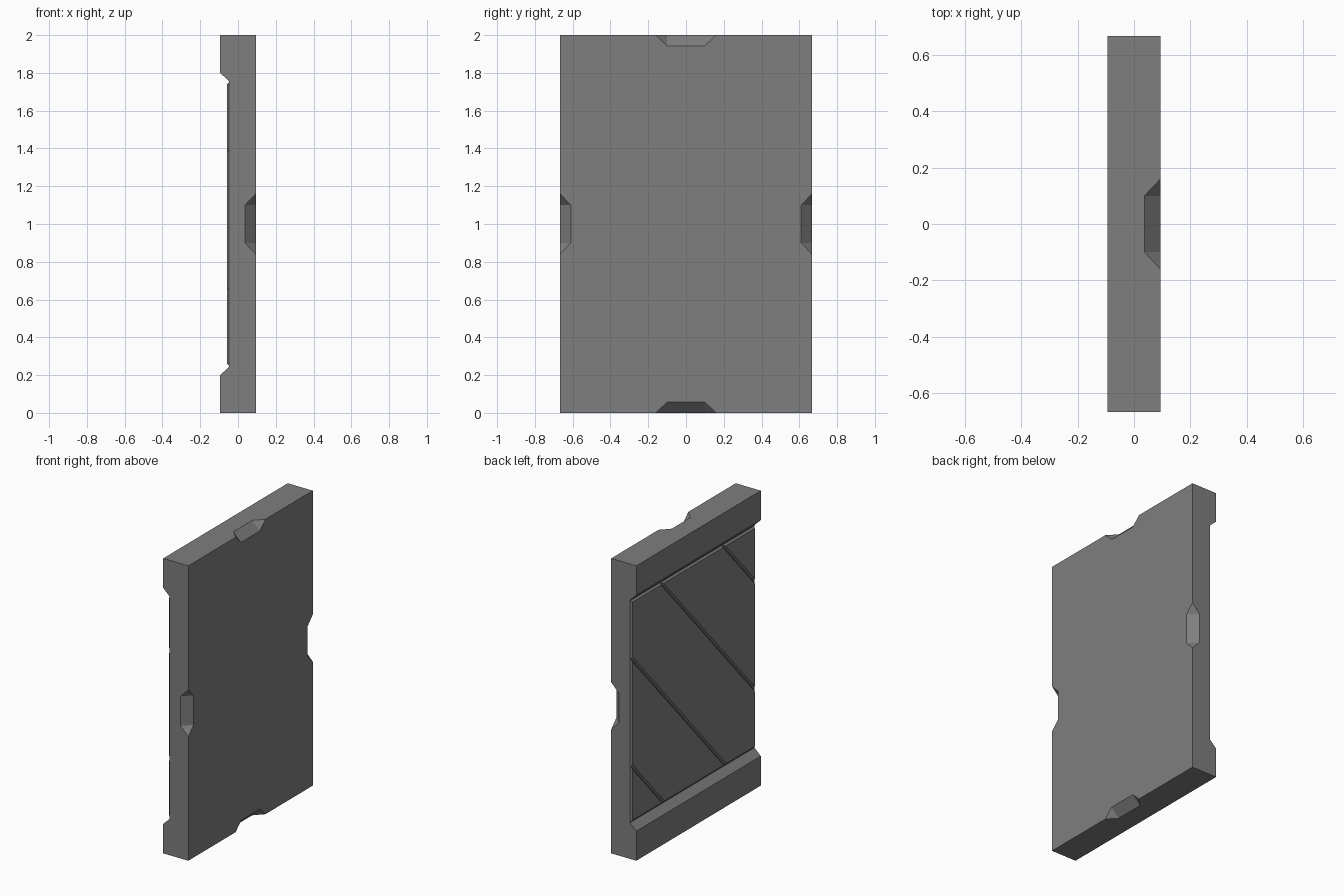
import bpy, bmesh
from mathutils import Vector

if "Cube" in bpy.data.objects:
    bpy.data.objects.remove(bpy.data.objects["Cube"])

HX, HY, H = 0.094, 0.667, 2.0      # half thickness, half width, height
FLOOR = -0.047                     # recess floor
RIM = 0.011                        # plank height and bevel

grey = bpy.data.materials.new("grey_metal")
grey.diffuse_color = (0.21, 0.21, 0.21, 1)
grey.use_nodes = True
grey.node_tree.nodes["Principled BSDF"].inputs["Base Color"].default_value = grey.diffuse_color


def add_object(name, bm):
    bmesh.ops.recalc_face_normals(bm, faces=bm.faces)
    mesh = bpy.data.meshes.new(name)
    bm.to_mesh(mesh)
    bm.free()
    mesh.materials.append(grey)
    ob = bpy.data.objects.new(name, mesh)
    bpy.context.collection.objects.link(ob)
    return ob


# Slab with a recess between two thick rails, extruded across the width
profile = [(HX, 0), (HX, H), (-HX, H), (-HX, 1.8), (FLOOR, 1.755),
           (FLOOR, 0.245), (-HX, 0.2), (-HX, 0)]
bm = bmesh.new()
face = bm.faces.new([bm.verts.new((x, -HY, z)) for x, z in profile])
ext = bmesh.ops.extrude_face_region(bm, geom=[face])
bmesh.ops.translate(bm, vec=(0, 2 * HY, 0),
                    verts=[v for v in ext["geom"] if isinstance(v, bmesh.types.BMVert)])
slab = add_object("slab", bm)

# Chamfered grip notches in the middle of each edge of the flat face
# (a, b, w): inset from the flat face, inset from the side, half length
section = [(-0.06, 0.117, 0.10), (0.117, -0.06, 0.10),
           (-0.06, 0.003, 0.22), (0.003, -0.06, 0.22)]
for i, (dy, dz) in enumerate([(1, 0), (-1, 0), (0, 1), (0, -1)]):
    bm = bmesh.new()
    for a, b, w in section:
        for s in (w, -w):
            y = dy * (HY - b) + s * abs(dz)
            z = 1 + dz * (1 - b) + s * abs(dy)
            bm.verts.new((HX - a, y, z))
    bmesh.ops.convex_hull(bm, input=bm.verts)
    cutter = add_object(f"notch_cutter_{i + 1}", bm)
    cutter.hide_render = True
    cutter.hide_viewport = True
    cut = slab.modifiers.new("notch", "BOOLEAN")
    cut.operation, cut.solver, cut.object = "DIFFERENCE", "EXACT", cutter

# Bevelled diagonal planks lying in the recess, split along sloping lines
SLOPE = 1.1
limits = [-9, -1.10, -0.37, 0.37, 1.10, 9]
normal = Vector((0, -SLOPE, 1))
for i, (low, high) in enumerate(zip(limits, limits[1:])):
    bm = bmesh.new()
    corners = [(-0.665, 0.25), (-0.665, 1.75), (0.665, 1.75), (0.665, 0.25)]
    bm.faces.new([bm.verts.new((FLOOR, y, z)) for y, z in corners])
    for c, n in ((low, -normal), (high, normal)):
        bmesh.ops.bisect_plane(bm, geom=bm.verts[:] + bm.edges[:] + bm.faces[:],
                               plane_co=(0, 0, 1 + c), plane_no=n, clear_outer=True)
    bm.normal_update()
    for f in bm.faces:
        if f.normal.x > 0:
            f.normal_flip()
    bm.normal_update()
    bmesh.ops.inset_region(bm, faces=bm.faces[:], thickness=RIM, depth=RIM,
                           use_boundary=True, use_even_offset=True)
    # close the underside
    bmesh.ops.holes_fill(bm, edges=[e for e in bm.edges if e.is_boundary])
    add_object(f"diagonal_plank_{i + 1}", bm)
